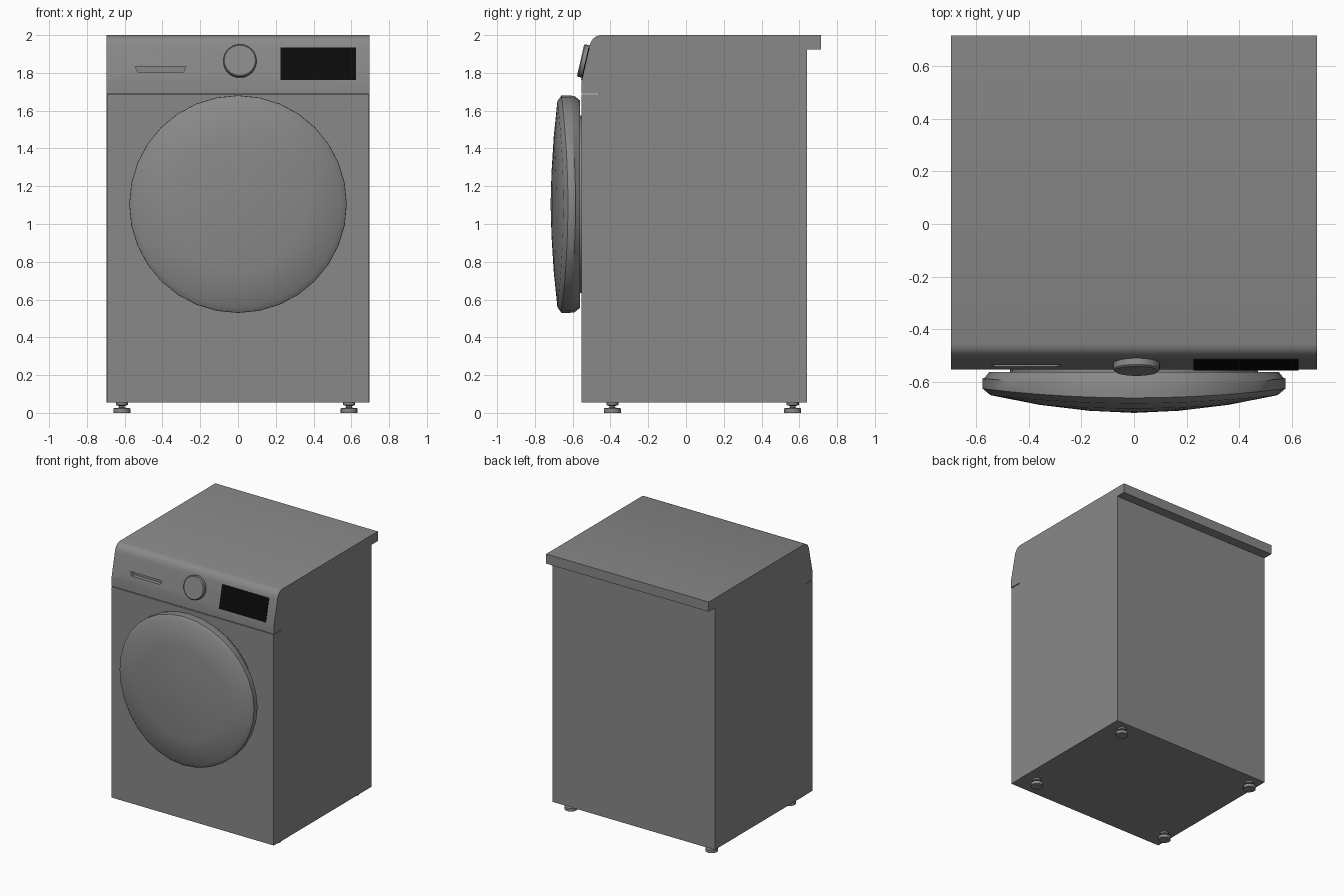
import bpy, bmesh, math
from mathutils import Matrix, Vector

cube = bpy.data.objects.get("Cube")
if cube:
    bpy.data.objects.remove(cube, do_unlink=True)


def material(name, value):
    m = bpy.data.materials.new(name)
    m.use_nodes = True
    col = (value, value, value, 1)
    m.diffuse_color = col
    m.node_tree.nodes["Principled BSDF"].inputs["Base Color"].default_value = col
    return m


GREY = material("grey enamel", 0.25)
BLACK = material("black glass", 0.003)


def finish(name, bm, mat, smooth=None):
    bmesh.ops.recalc_face_normals(bm, faces=bm.faces)
    mesh = bpy.data.meshes.new(name)
    bm.to_mesh(mesh)
    bm.free()
    ob = bpy.data.objects.new(name, mesh)
    bpy.context.collection.objects.link(ob)
    mesh.materials.append(mat)
    if smooth:
        bpy.ops.object.select_all(action='DESELECT')
        bpy.context.view_layer.objects.active = ob
        ob.select_set(True)
        bpy.ops.object.shade_smooth_by_angle(angle=math.radians(smooth))
    return ob


def box(name, lo, hi, mat=GREY):
    lo, hi = Vector(lo), Vector(hi)
    bm = bmesh.new()
    bmesh.ops.create_cube(bm, size=1, matrix=Matrix.Translation((lo + hi) / 2)
                          @ Matrix.Diagonal((*(hi - lo), 1)))
    return finish(name, bm, mat)


def extrude_x(name, profile, x0, x1, mat=GREY, smooth=None):
    """Extrude a (y, z) profile along x."""
    bm = bmesh.new()
    face = bm.faces.new([bm.verts.new((x0, y, z)) for y, z in profile])
    new = bmesh.ops.extrude_face_region(bm, geom=[face])["geom"]
    bmesh.ops.translate(bm, vec=(x1 - x0, 0, 0),
                        verts=[v for v in new if isinstance(v, bmesh.types.BMVert)])
    return finish(name, bm, mat, smooth)


def lathe(name, profile, matrix, steps=32, mat=GREY, smooth=35, shape=None):
    """Spin a (radius, height) profile about z, then place it."""
    bm = bmesh.new()
    pts = [bm.verts.new((r, 0, h)) for r, h in profile]
    edges = [bm.edges.new(pair) for pair in zip(pts, pts[1:])]
    bmesh.ops.spin(bm, geom=pts + edges, axis=(0, 0, 1), cent=(0, 0, 0),
                   angle=math.tau, steps=steps)
    bmesh.ops.remove_doubles(bm, verts=bm.verts, dist=0.0005)
    bmesh.ops.transform(bm, matrix=matrix, verts=bm.verts)
    if shape:
        for v in bm.verts:
            shape(v.co)
    return finish(name, bm, mat, smooth)


W = 0.695

# Cabinet and front panel
box("cabinet", (-W, -0.46, 0.055), (W, 0.64, 1.925))
box("front_panel", (-W + 0.002, -0.553, 0.055), (W - 0.002, -0.46, 1.685))

# Worktop with the sloping control fascia in one folded profile
fascia = [(-0.553, 1.69), (-0.553, 1.755), (-0.512, 1.935), (-0.506, 1.958),
          (-0.494, 1.979), (-0.477, 1.993), (-0.455, 2.0)]
top = extrude_x("worktop_and_fascia",
                fascia + [(0.715, 2.0), (0.715, 1.925), (-0.459, 1.925), (-0.459, 1.69)],
                -W, W, smooth=35)

# Recessed slot for the detergent drawer
bm = bmesh.new()
slot = [bm.verts.new((x, -0.6, z)) for x, z in
        ((-0.545, 1.835), (-0.275, 1.835), (-0.288, 1.806), (-0.532, 1.806))]
new = bmesh.ops.extrude_face_region(bm, geom=[bm.faces.new(slot)])["geom"]
bmesh.ops.translate(bm, vec=(0, 0.09, 0),
                    verts=[v for v in new if isinstance(v, bmesh.types.BMVert)])
cutter = finish("slot_cutter", bm, GREY)
cutter.hide_render = True
cutter.hide_set(True)
cut = top.modifiers.new("slot", 'BOOLEAN')
cut.object = cutter
cut.solver = 'EXACT'


# Slope helpers for parts mounted on the fascia
def on_slope(z, out):
    return -0.553 + (z - 1.755) * 0.041 / 0.18 - out


# Display plate and dial
extrude_x("display", [(on_slope(z, o), z) for z, o in
                      ((1.762, 0), (1.762, 0.004), (1.935, 0.004), (1.935, 0))],
          0.225, 0.625, BLACK)
tilt = math.pi / 2 - math.atan2(0.041, 0.18)
lathe("dial", [(0, -0.01), (0.088, -0.01), (0.088, 0.024), (0.082, 0.03), (0, 0.03)],
      Matrix.Translation((0.01, on_slope(1.86, 0), 1.86)) @ Matrix.Rotation(tilt, 4, 'X'))


# Round door, its face bowed back towards the left and right edges
def bow(co):
    if co.y < -0.61:
        co.y += 0.035 * (co.x / 0.575) ** 2


facing = Matrix.Translation((0, 0, 1.105)) @ Matrix.Rotation(math.pi / 2, 4, 'X')
lathe("door", [(0, 0.562), (0.55, 0.562), (0.572, 0.59), (0.576, 0.62), (0.575, 0.66),
               (0.545, 0.681), (0.36, 0.7), (0.17, 0.712), (0, 0.717)],
      facing, shape=bow)
lathe("door_seal", [(0, 0.55), (0.47, 0.55), (0.47, 0.565), (0, 0.565)], facing)

# Levelling feet
for side, x in (("right", -0.615), ("left", 0.588)):
    for end, y in (("front", -0.39), ("back", 0.565)):
        lathe(f"{end}_{side}_foot",
              [(0, 0), (0.045, 0), (0.045, 0.024), (0.015, 0.028), (0.015, 0.036),
               (0.032, 0.042), (0.032, 0.056), (0, 0.056)],
              Matrix.Translation((x, y, 0)), steps=16)
